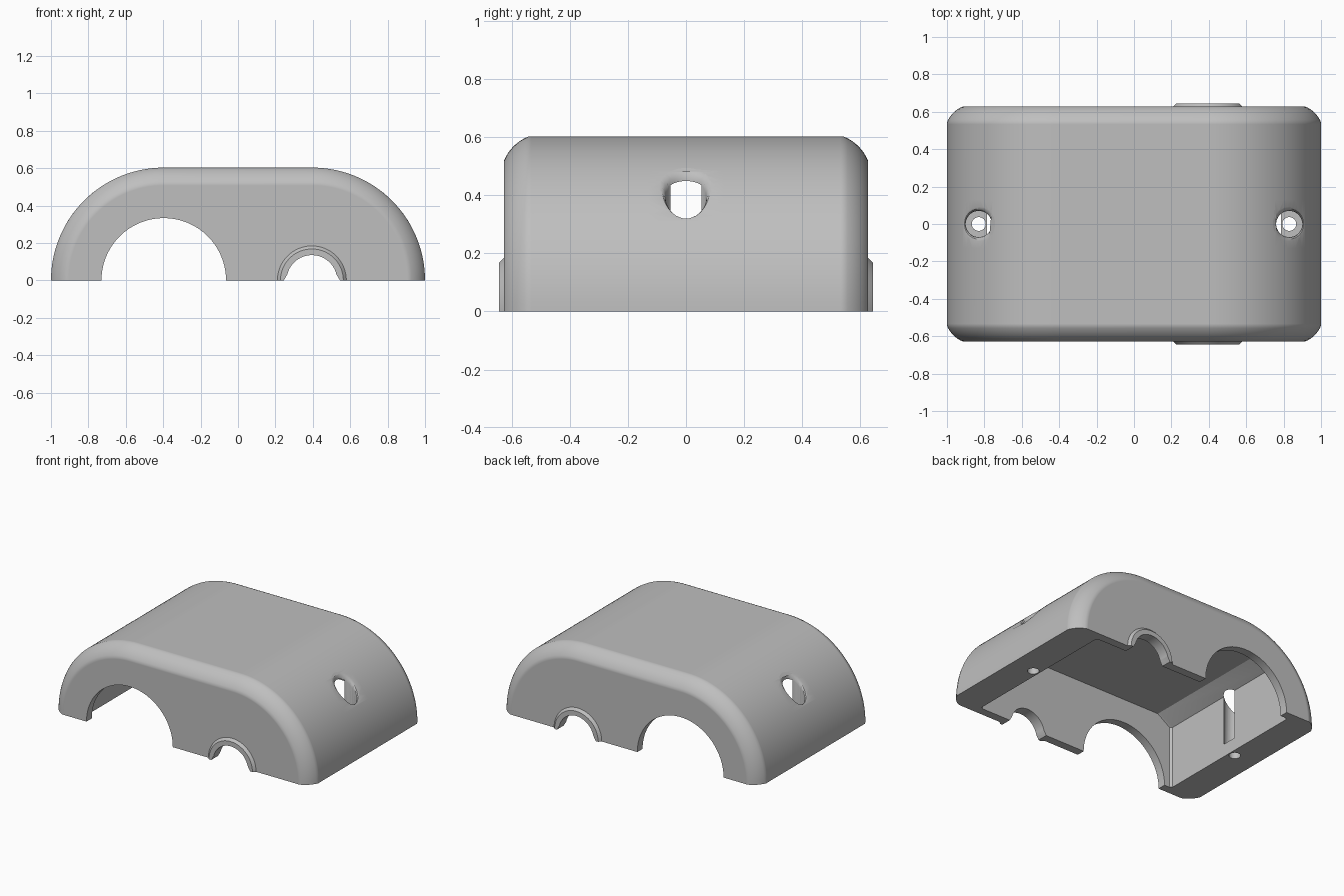
import bpy
import bmesh
from math import pi, sin, cos, hypot

cube = bpy.data.objects.get("Cube")
if cube:
    bpy.data.objects.remove(cube)

grey = bpy.data.materials.new("plain_grey")
grey.use_nodes = True
grey.diffuse_color = (0.52, 0.52, 0.52, 1)
grey.node_tree.nodes["Principled BSDF"].inputs["Base Color"].default_value = grey.diffuse_color

DROP = -0.1      # parts start below the ground and are trimmed flat later
HALF_Y = 0.628
SCREW_X = 0.83


def arch(centre, radius, spread=0.0, flare=0.0, steps=32):
    """Arch outline in x and z: two quarter arcs, set apart by spread."""
    pts = [(centre + spread + radius + flare, DROP)]
    if flare:
        pts.append((centre + radius + flare, 0.0))
    for i in range(2 * steps + 1):
        a = pi * i / (2 * steps)
        if flare and sin(a) < 0.2:
            continue
        if spread and i == steps:
            pts += [(centre + spread, radius), (centre - spread, radius)]
            continue
        side = spread if i < steps else -spread
        pts.append((centre + side + radius * cos(a), round(radius * sin(a), 6)))
    if flare:
        pts.append((centre - radius - flare, 0.0))
    pts.append((centre - spread - radius - flare, DROP))
    return pts


def finish(name, bm):
    bmesh.ops.recalc_face_normals(bm, faces=bm.faces)
    mesh = bpy.data.meshes.new(name)
    bm.to_mesh(mesh)
    bm.free()
    mesh.materials.append(grey)
    ob = bpy.data.objects.new(name, mesh)
    bpy.context.collection.objects.link(ob)
    return ob


def loft(name, rings):
    """Solid through matching outlines, each given as (y, points)."""
    bm = bmesh.new()
    loops = [[bm.verts.new((x, y, z)) for x, z in pts] for y, pts in rings]
    count = len(loops[0])
    for a, b in zip(loops, loops[1:]):
        for i in range(count):
            j = (i + 1) % count
            bm.faces.new((a[i], a[j], b[j], b[i]))
    # End caps in level strips from side to side
    for cap in (loops[0], loops[-1]):
        for k in range((count - 1) // 2):
            strip = (cap[k], cap[k + 1], cap[count - 2 - k], cap[count - 1 - k])
            bm.faces.new(list(dict.fromkeys(strip)))
    return finish(name, bm)


def cylinder(name, x, radius, z0, z1):
    bm = bmesh.new()
    bmesh.ops.create_cone(bm, cap_ends=True, segments=48, radius1=radius,
                          radius2=radius, depth=z1 - z0)
    bmesh.ops.translate(bm, verts=bm.verts, vec=(x, 0, (z0 + z1) / 2))
    return finish(name, bm)


def is_closed(mesh):
    bm = bmesh.new()
    bm.from_mesh(mesh)
    closed = all(e.is_manifold for e in bm.edges)
    bm.free()
    return closed


def combine(target, tool, operation):
    """Boolean with whichever solver leaves a changed, watertight mesh."""
    tool.hide_render = True
    mod = target.modifiers.new("combine", "BOOLEAN")
    mod.operation = operation
    mod.object = tool
    before = len(target.data.vertices)
    for solver in ("MANIFOLD", "EXACT"):
        mod.solver = solver
        bpy.context.view_layer.update()
        graph = bpy.context.evaluated_depsgraph_get()
        mesh = bpy.data.meshes.new_from_object(target.evaluated_get(graph))
        if len(mesh.vertices) != before and is_closed(mesh):
            break
    target.modifiers.remove(mod)
    target.data = mesh
    bpy.data.objects.remove(tool)


def round_pocket_rims(ob, radius):
    """Soften the edges where the screw pockets meet the outer surface."""
    bm = bmesh.new()
    bm.from_mesh(ob.data)

    def on_rim(v):
        return v.co.z > 0.2 and abs(hypot(abs(v.co.x) - SCREW_X, v.co.y) - radius) < 0.001

    rim = [e for e in bm.edges if all(on_rim(v) for v in e.verts)
           and e.calc_face_angle(0) > 0.4]
    bmesh.ops.bevel(bm, geom=rim, offset=0.022, segments=3, profile=0.5,
                    affect="EDGES", clamp_overlap=False)
    bm.to_mesh(ob.data)
    bm.free()


# Outer shell with softened chamfers on the front and back rims
FILLET = 0.085
half = [(0.13, 0), (HALF_Y - FILLET - 0.01, 0)]
for i in range(9):
    t = i / 8
    a = pi / 2 * t
    half.append((HALF_Y - FILLET * (1 - (sin(a) + t) / 2),
                 FILLET * (1 - cos(a) + t) / 2))
half.append((HALF_Y, FILLET + 0.01))
section = [(-y, inset) for y, inset in reversed(half)] + half
shell = loft("cover_shell", [(y, arch(0, 0.603 - inset, 0.397)) for y, inset in section])

# Screw pockets, rounded at the mouth
for x in (-SCREW_X, SCREW_X):
    combine(shell, cylinder("screw_pocket", x, 0.07, 0.09, 1), "DIFFERENCE")
round_pocket_rims(shell, 0.07)

# Raised collar around the small opening, on both faces
for side in (-1, 1):
    collar = [(0.6, 0.192), (0.62, 0.192), (0.645, 0.168)]
    combine(shell, loft("collar", [(side * y, arch(0.395, r)) for y, r in collar]), "UNION")


# Cavity with sloped ceiling ends and slightly cut corners
def cavity_outline(inset):
    right = [(0.785 - inset, DROP - 0.1), (0.785 - inset, 0.435), (0.675, 0.5)]
    return right + [(-x, z) for x, z in reversed(right)]


rings = [(-0.57, 0.014), (-0.556, 0), (0.556, 0), (0.57, 0.014)]
combine(shell, loft("cavity", [(y, cavity_outline(i)) for y, i in rings]), "DIFFERENCE")

# Flat underside
floor = [(-2, -1), (2, -1), (2, 0), (-2, 0)]
combine(shell, loft("floor_trim", [(-2, floor), (2, floor)]), "DIFFERENCE")

# Large and small openings through both walls
for name, outline in (("large_opening", arch(-0.397, 0.333)),
                      ("small_opening", arch(0.395, 0.135, flare=0.015))):
    combine(shell, loft(name, [(-1, outline), (1, outline)]), "DIFFERENCE")

# Screw holes through the pocket floors
for x in (-SCREW_X, SCREW_X):
    combine(shell, cylinder("screw_hole", x, 0.037, -0.3, 0.2), "DIFFERENCE")

bpy.ops.object.select_all(action="DESELECT")
shell.select_set(True)
bpy.context.view_layer.objects.active = shell
bpy.ops.object.shade_smooth_by_angle(angle=pi / 6)
